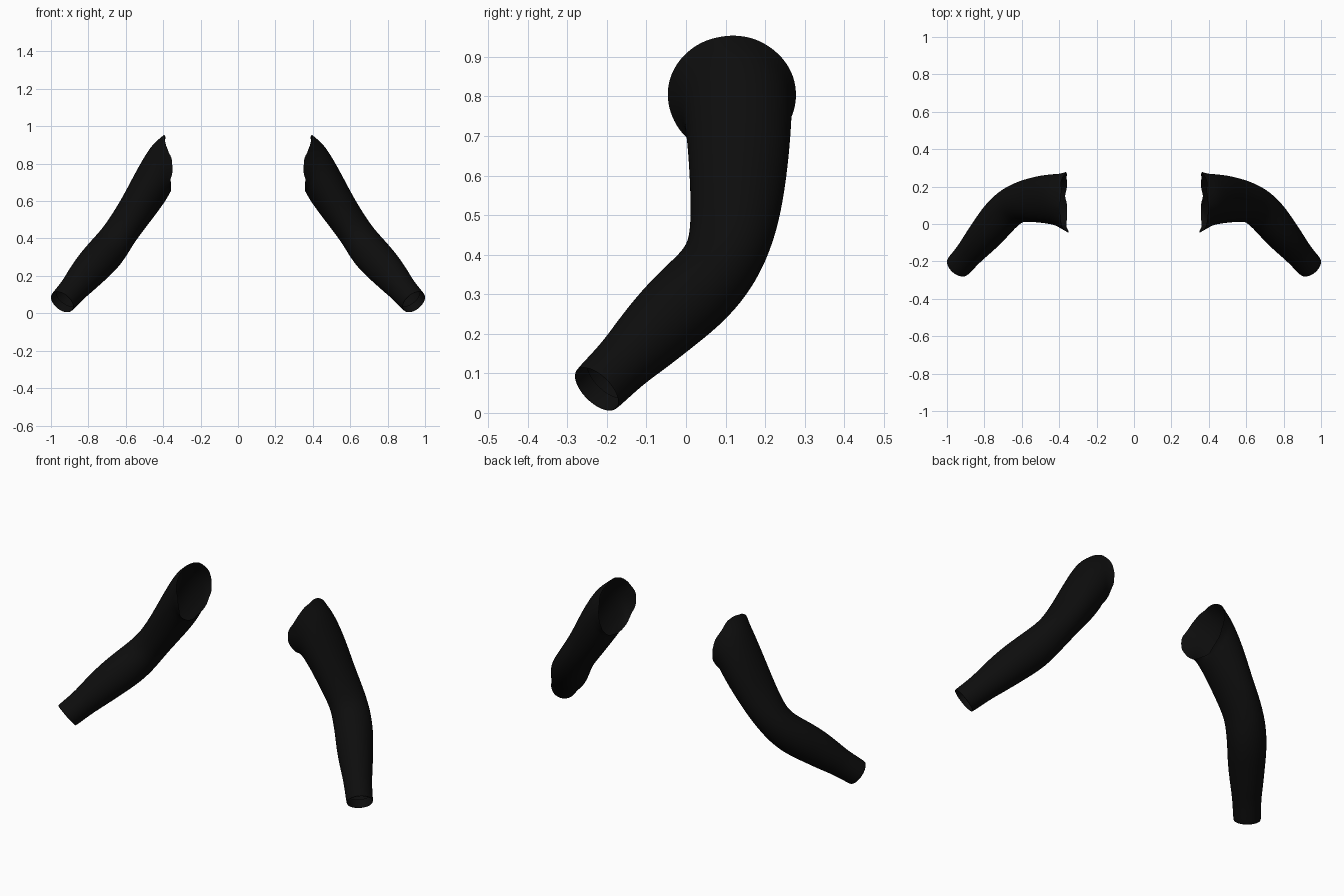
import bpy, bmesh, math, random
from mathutils import Vector

cube = bpy.data.objects.get("Cube")
if cube:
    bpy.data.objects.remove(cube, do_unlink=True)

cloth = bpy.data.materials.new("black cloth")
cloth.use_nodes = True
colour = (0.004, 0.004, 0.004, 1)
cloth.diffuse_color = colour
bsdf = cloth.node_tree.nodes["Principled BSDF"]
bsdf.inputs["Base Color"].default_value = colour
bsdf.inputs["Roughness"].default_value = 0.9

# Sleeve sections from armhole to wrist: centre, direction, half width, half height
UPPER = (0.5, -0.6, -0.62)
SECTIONS = [
    ((0.383, 0.116, 0.802), (1, 0, -0.11), 0.163, 0.153),
    ((0.40, 0.125, 0.782), (0.97, 0, -0.22), 0.143, 0.147),
    ((0.425, 0.132, 0.752), (0.93, 0, -0.36), 0.136, 0.14),
    ((0.485, 0.134, 0.655), (0.82, 0, -0.57), 0.128, 0.117),
    ((0.55, 0.128, 0.545), (0.68, 0, -0.73), 0.118, 0.098),
    ((0.615, 0.118, 0.45), (0.64, -0.1, -0.74), 0.108, 0.093),
    ((0.665, 0.09, 0.375), (0.6, -0.38, -0.7), 0.105, 0.096),
    ((0.72, 0.035, 0.31), UPPER, 0.102, 0.103),
    ((0.78, -0.04, 0.245), UPPER, 0.096, 0.099),
    ((0.845, -0.115, 0.17), UPPER, 0.083, 0.086),
    ((0.882, -0.16, 0.125), UPPER, 0.073, 0.074),
    ((0.944, -0.23, 0.056), UPPER, 0.071, 0.072),
    ((0.941, -0.226, 0.06), UPPER, 0.066, 0.067),  # hem turned inside
    ((0.915, -0.197, 0.09), UPPER, 0.066, 0.067),
]
SIDES = 32


def sleeve(name, side):
    rng = random.Random(4)
    bm = bmesh.new()
    rings = []
    for i, (centre, direction, wide, high) in enumerate(SECTIONS):
        n = Vector(direction).normalized()
        across = Vector((0, 0, 1)).cross(n).normalized()
        up = n.cross(across)
        ring = []
        for j in range(SIDES):
            a = 2 * math.pi * j / SIDES
            wobble = 1 + (0.015 * math.sin(3 * a + 2 * i) if 2 < i < 9 else 0)
            p = Vector(centre) + wobble * (across * wide * math.cos(a) + up * high * math.sin(a))
            if i == 0:  # torn, flaring armhole edge
                p -= n * (0.024 * math.cos(a) ** 2 + rng.uniform(-0.008, 0.01))
            p.x *= side
            ring.append(bm.verts.new(p))
        rings.append(ring)
    for low, top in zip(rings, rings[1:]):
        for j in range(SIDES):
            k = (j + 1) % SIDES
            quad = [low[j], low[k], top[k], top[j]]
            bm.faces.new(quad if side > 0 else quad[::-1])
    for f in bm.faces:
        f.smooth = True
    mesh = bpy.data.meshes.new(name)
    bm.to_mesh(mesh)
    bm.free()
    mesh.materials.append(cloth)
    ob = bpy.data.objects.new(name, mesh)
    bpy.context.collection.objects.link(ob)
    sub = ob.modifiers.new("smooth cloth", "SUBSURF")
    sub.levels = sub.render_levels = 2


sleeve("left_sleeve", 1)
sleeve("right_sleeve", -1)
